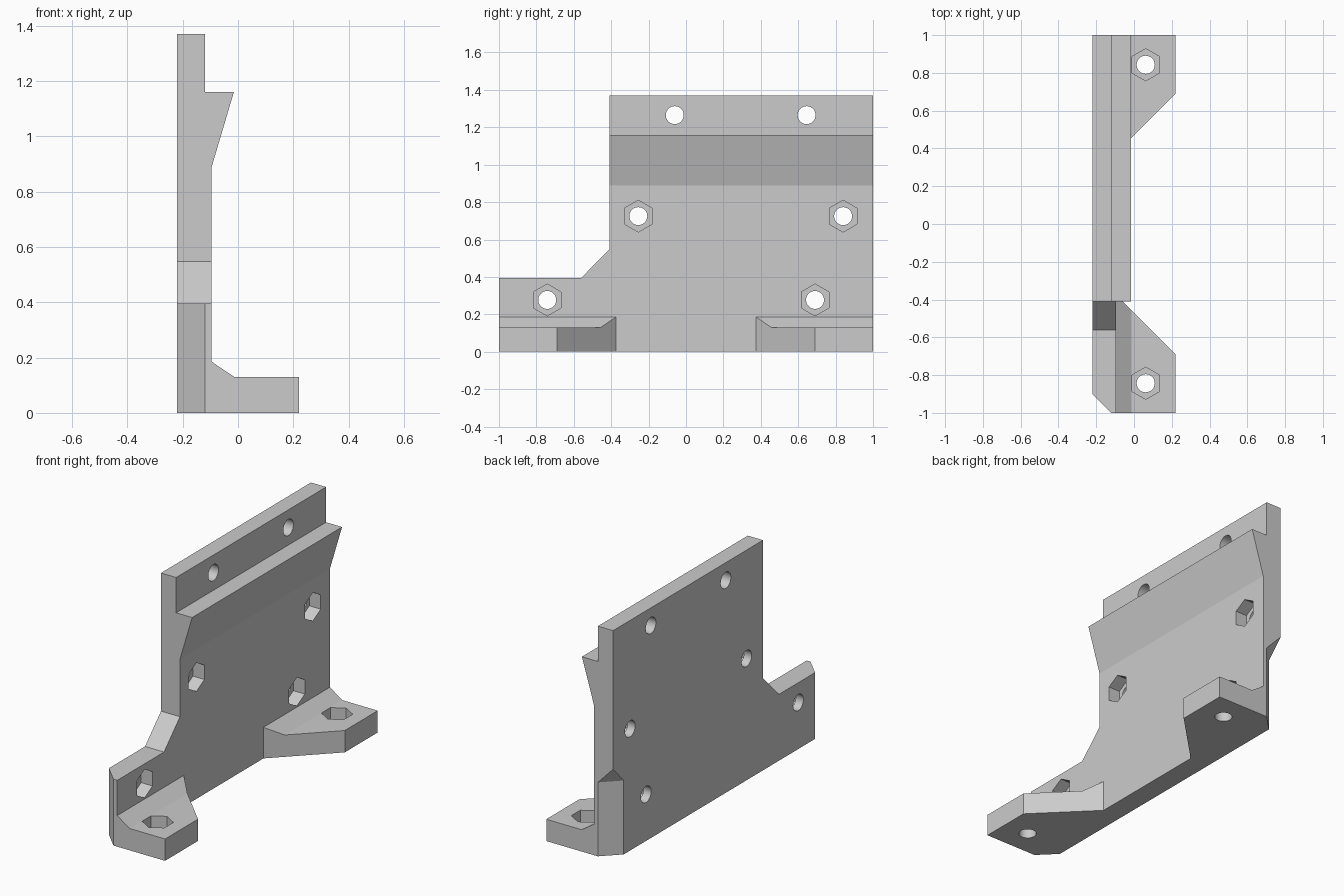
import bpy, bmesh, math

cube = bpy.data.objects.get("Cube")
if cube:
    bpy.data.objects.remove(cube, do_unlink=True)

gray = bpy.data.materials.new("plain gray")
gray.use_nodes = True
color = (0.6, 0.6, 0.6, 1)
gray.diffuse_color = color
gray.node_tree.nodes["Principled BSDF"].inputs["Base Color"].default_value = color


def prism(name, points, axis, low, high, top_heights=None):
    """Extrude a 2D outline along an axis; top_heights can slope its far end."""
    place = {"x": lambda u, v, w: (w, u, v),
             "y": lambda u, v, w: (u, w, v),
             "z": lambda u, v, w: (u, v, w)}[axis]
    tops = top_heights or [high] * len(points)
    bm = bmesh.new()
    a = [bm.verts.new(place(u, v, low)) for u, v in points]
    b = [bm.verts.new(place(u, v, t)) for (u, v), t in zip(points, tops)]
    bm.faces.new(a)
    bm.faces.new(b[::-1])
    for i in range(len(points)):
        j = (i + 1) % len(points)
        bm.faces.new((a[i], b[i], b[j], a[j]))
    bmesh.ops.recalc_face_normals(bm, faces=bm.faces)
    mesh = bpy.data.meshes.new(name)
    bm.to_mesh(mesh)
    bm.free()
    mesh.materials.append(gray)
    obj = bpy.data.objects.new(name, mesh)
    bpy.context.collection.objects.link(obj)
    return obj


def ring(u, v, radius, sides):
    """Regular polygon with a corner pointing along +v."""
    return [(u + radius * math.cos(math.pi / 2 + k * math.tau / sides),
             v + radius * math.sin(math.pi / 2 + k * math.tau / sides))
            for k in range(sides)]


BACK, FACE, RAIL = -0.22, -0.095, -0.12
FOOT_TOP, POCKET = 0.13, 0.075
HOLE_R, NUT_R = 0.048, 0.085

# Bracket body: wall, top rail, overhanging lip and foot in one side profile
bracket = prism("bracket", [
    (BACK, 0), (0.22, 0), (0.22, FOOT_TOP), (-0.013, FOOT_TOP), (FACE, 0.185),
    (FACE, 0.89), (-0.015, 1.16), (RAIL, 1.16), (RAIL, 1.37), (BACK, 1.37)],
    "y", -1, 1)


def cut(cutter):
    cutter.hide_render = True
    mod = bracket.modifiers.new("cut", "BOOLEAN")
    mod.operation = "DIFFERENCE"
    mod.solver = "EXACT"
    mod.object = cutter
    bpy.context.view_layer.objects.active = bracket
    bpy.ops.object.modifier_apply(modifier=mod.name)
    bpy.data.objects.remove(cutter, do_unlink=True)


# Step down to the low end of the wall
cut(prism("step_cutter", [(-1.1, 0.395), (-0.56, 0.395), (-0.41, 0.548),
                          (-0.41, 1.5), (-1.1, 1.5)], "x", -0.5, 0.5))

# Opening that leaves two feet with slanted inner sides
cut(prism("foot_gap_cutter", [(FACE, -0.375), (0.305, -0.775),
                              (0.305, 0.775), (FACE, 0.375)], "z", -0.1, 0.185))

# Chamfered lower back corners, closing upward in a sloped facet
for side in (-1, 1):
    cut(prism("corner_cutter", [(-0.32, 0.8 * side), (-0.02, 1.1 * side),
                                (-0.32, 1.1 * side)],
              "z", -0.1, 0, (0.44, 0.44, 0.755)))

# Screw holes through the rail
for y in (-0.06, 0.645):
    cut(prism("rail_hole", ring(y, 1.265, HOLE_R, 32), "x", -0.5, 0.5))

# Wall screw holes with hexagonal nut pockets
for y, z in ((-0.255, 0.725), (0.84, 0.725), (-0.742, 0.277), (0.69, 0.277)):
    cut(prism("wall_pocket", ring(y, z, NUT_R, 6), "x", FACE - POCKET, 0.1))
    cut(prism("wall_hole", ring(y, z, HOLE_R, 32), "x", -0.5, 0.1))

# Foot screw holes with hexagonal nut pockets
for y in (-0.843, 0.843):
    cut(prism("foot_pocket", ring(0.062, y, NUT_R, 6), "z", FOOT_TOP - POCKET, 0.3))
    cut(prism("foot_hole", ring(0.062, y, HOLE_R, 32), "z", -0.1, 0.3))

# Smooth only the round hole walls
bpy.ops.object.select_all(action="DESELECT")
bracket.select_set(True)
bpy.context.view_layer.objects.active = bracket
bpy.ops.object.shade_smooth_by_angle(angle=math.radians(15))
